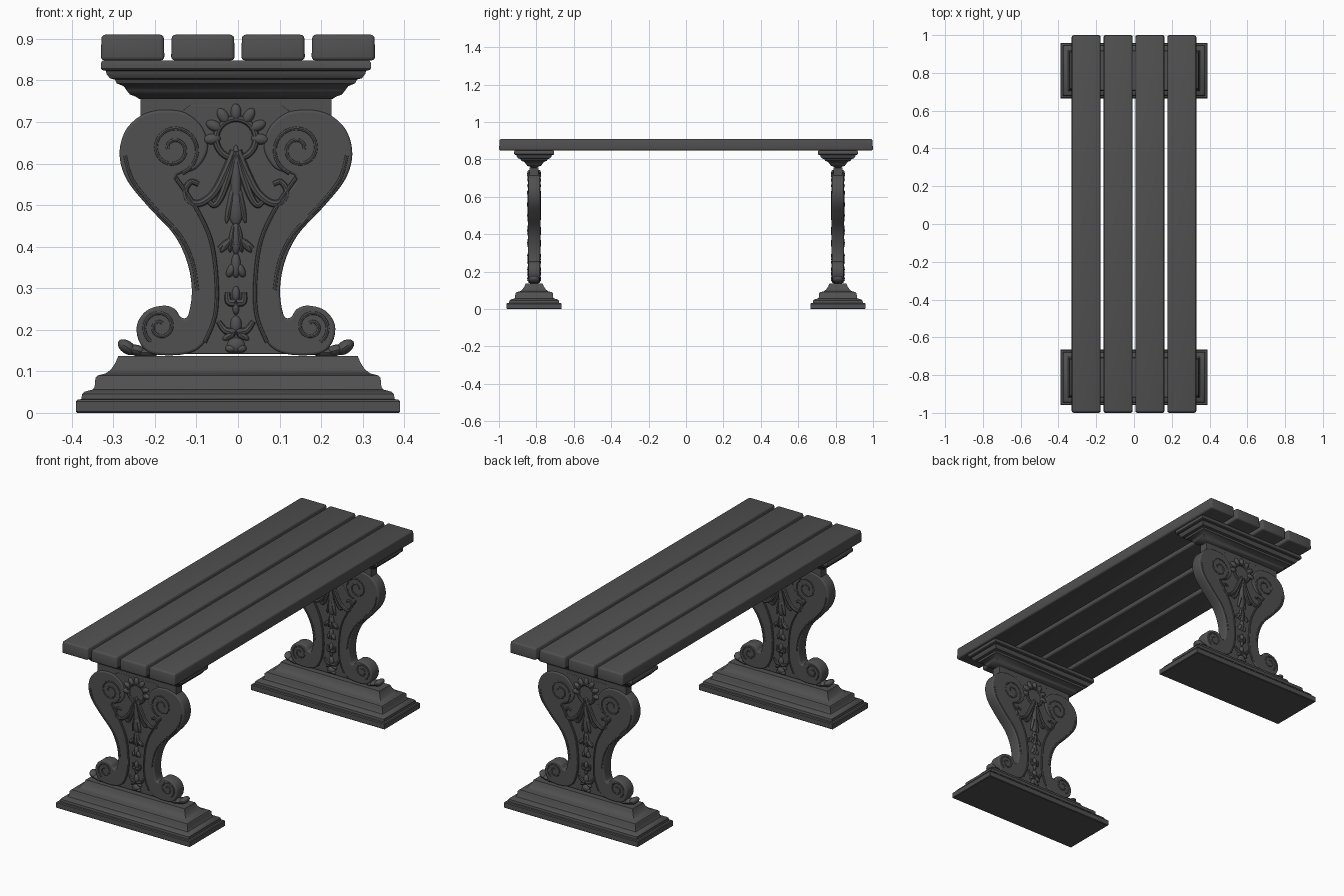
import bpy, bmesh, math
from mathutils import Matrix, Vector

cube = bpy.data.objects.get("Cube")
if cube:
    bpy.data.objects.remove(cube, do_unlink=True)

charcoal = bpy.data.materials.new("charcoal_grey")
charcoal.use_nodes = True
colour = (0.08, 0.08, 0.08, 1)
charcoal.diffuse_color = colour
charcoal.node_tree.nodes["Principled BSDF"].inputs["Base Color"].default_value = colour

SUPPORT_Y = 0.812
SHIFT = -0.005
UPRIGHT = Matrix.Rotation(math.pi / 2, 4, 'X')


def add_object(name, mesh, location=(0, 0, 0)):
    if not mesh.materials:
        mesh.materials.append(charcoal)
    obj = bpy.data.objects.new(name, mesh)
    obj.location = location
    bpy.context.collection.objects.link(obj)
    return obj


def add_pair(name, mesh, x=SHIFT):
    """Place the same part on the front and back supports."""
    for end, y in (("front", -SUPPORT_Y), ("back", SUPPORT_Y)):
        add_object(f"{end}_{name}", mesh, (x, y, 0))


def finish(bm, name):
    bmesh.ops.recalc_face_normals(bm, faces=bm.faces)
    mesh = bpy.data.meshes.new(name)
    bm.to_mesh(mesh)
    bm.free()
    return mesh


def smooth(points, closed=False, steps=5):
    """Catmull-Rom curve through the points."""
    pts = [Vector(p) for p in points]
    n = len(pts)
    pick = (lambda i: pts[i % n]) if closed else (lambda i: pts[max(0, min(n - 1, i))])
    out = []
    for i in range(n if closed else n - 1):
        a, b, c, d = (pick(i + k) for k in (-1, 0, 1, 2))
        for s in range(steps):
            t = s / steps
            out.append(0.5 * (2 * b + (c - a) * t + (2 * a - 5 * b + 4 * c - d) * t ** 2
                              + (3 * b - a - 3 * c + d) * t ** 3))
    if not closed:
        out.append(pts[-1])
    return out


def flip(points):
    return [(-p[0], *p[1:]) for p in points]


def curve_mesh(name, splines, closed, setup):
    """splines holds lists of (x, z, y, radius); the result is an upright mesh."""
    data = bpy.data.curves.new(name, 'CURVE')
    for key, value in setup.items():
        setattr(data, key, value)
    for points in splines:
        spline = data.splines.new('POLY')
        spline.points.add(len(points) - 1)
        spline.use_cyclic_u = closed
        for point, (x, z, y, r) in zip(spline.points, points):
            point.co = (x, z, -y, 1)
            point.radius = r
    temp = bpy.data.objects.new(name, data)
    bpy.context.collection.objects.link(temp)
    bpy.context.view_layer.update()
    graph = bpy.context.evaluated_depsgraph_get()
    mesh = bpy.data.meshes.new_from_object(temp.evaluated_get(graph))
    bpy.data.objects.remove(temp, do_unlink=True)
    mesh.transform(UPRIGHT)
    return mesh


def slab(name, outlines, half_depth, bevel):
    """Bevelled plate cut to one or more closed outlines."""
    splines = [[(p[0], p[1], 0, 1) for p in o] for o in outlines]
    return curve_mesh(name, splines, True, dict(
        dimensions='2D', fill_mode='BOTH', extrude=half_depth - bevel,
        bevel_depth=bevel, offset=-bevel, bevel_resolution=2))


def beads(name, paths, y, radius, taper=0.0):
    """Rounded strips on both faces, mirrored left and right."""
    splines = []
    for path in paths:
        n = len(path) - 1
        for side in (path, flip(path)):
            for depth in (-y, y):
                splines.append([(p[0], p[1], depth, 1 - taper * i / n) for i, p in enumerate(side)])
    return curve_mesh(name, splines, False, dict(
        dimensions='3D', bevel_depth=radius, bevel_resolution=2, use_fill_caps=True))


def spiral(centre, outer, inner, start, turns, steps=40):
    out = []
    for i in range(steps + 1):
        t = i / steps
        a = math.radians(start) + t * turns * math.tau
        r = outer + (inner - outer) * t
        out.append((centre[0] + r * math.cos(a), centre[1] + r * math.sin(a)))
    return out


def tiers(name, half_x, half_y, profile):
    """Stacked rectangles; profile holds (inset, height) pairs."""
    bm = bmesh.new()
    rings = []
    for inset, z in profile:
        x, y = half_x - inset, half_y - inset
        rings.append([bm.verts.new(c) for c in ((-x, -y, z), (x, -y, z), (x, y, z), (-x, y, z))])
    for low, high in zip(rings, rings[1:]):
        for i in range(4):
            j = (i + 1) % 4
            bm.faces.new((low[i], low[j], high[j], high[i]))
    bm.faces.new(rings[0])
    bm.faces.new(rings[-1])
    return finish(bm, name)


def buds(name, items, y, depth):
    """Carved ellipsoids (x, z, half width, half length, tilt) on both faces."""
    bm = bmesh.new()
    for x, z, wide, tall, tilt in items:
        for side in ((1, -1) if x else (1,)):
            for face in ((1, -1) if y else (1,)):
                place = (Matrix.Translation((x * side, y * face, z))
                         @ Matrix.Rotation(math.radians(tilt * side), 4, 'Y')
                         @ Matrix.Diagonal((wide, depth, tall, 1)))
                bmesh.ops.create_uvsphere(bm, u_segments=14, v_segments=10, radius=1, matrix=place)
    return finish(bm, name)


# Seat planks
for i in range(4):
    bm = bmesh.new()
    bmesh.ops.create_cube(bm, size=1, matrix=Matrix.Diagonal((0.153, 2, 0.062, 1)))
    for v in bm.verts:
        if v.co.z > 0:
            v.co.x *= 0.98
            v.co.y -= math.copysign(0.004, v.co.y)
    bmesh.ops.bevel(bm, geom=bm.edges[:], offset=0.009, segments=3, profile=0.5, affect='EDGES')
    add_object(f"seat_plank_{i + 1}", finish(bm, "seat_plank"), ((i - 1.5) * 0.169, 0, 0.879))

# Moulded feet
foot = [(0.003, 0), (0, 0.003), (0, 0.028), (0.004, 0.032), (0.013, 0.033), (0.015, 0.045),
        (0.021, 0.051), (0.04, 0.056), (0.045, 0.062), (0.047, 0.084), (0.052, 0.09),
        (0.072, 0.095), (0.084, 0.104), (0.095, 0.12), (0.102, 0.137)]
add_pair("foot", tiers("foot", 0.39, 0.147, foot), 0)

# Moulded caps under the seat
cap = [(0.093, 0.755), (0.084, 0.761), (0.07, 0.766), (0.062, 0.776), (0.055, 0.786),
       (0.038, 0.793), (0.034, 0.802), (0.022, 0.805), (0.014, 0.815), (0.012, 0.823),
       (0.003, 0.825), (0, 0.829), (0, 0.842), (0.004, 0.848)]
add_pair("cap", tiers("cap", 0.325, 0.107, cap))
add_pair("neck", tiers("neck", 0.23, 0.024, [(0, 0.69), (0, 0.757)]))

# Raised side scrolls: outer edge downward, then inner edge upward
outer = [(.16, .729), (.2, .726), (.237, .71), (.268, .675), (.28, .62), (.262, .56),
         (.21, .495), (.15, .43), (.118, .365), (.106, .295), (.115, .235), (.132, .23),
         (.147, .25), (.175, .258), (.215, .246), (.238, .212), (.232, .17), (.2, .142)]
inner = [(.12, .142), (.075, .17), (.05, .235), (.047, .32), (.061, .417), (.1, .5),
         (.145, .566), (.095, .588), (.068, .634), (.08, .685), (.118, .72)]
side = smooth(outer + inner, closed=True)
add_pair("side_scrolls", slab("side_scrolls", [side, flip(side)], 0.031, 0.006))

# Recessed centre panel, tucked under the scrolls
edge = [(p[0] + 0.02, p[1]) for p in smooth(inner)]
panel = edge + [(0.11, 0.74)] + flip([(0.11, 0.74)] + edge[::-1])
add_pair("centre_panel", slab("centre_panel", [panel], 0.025, 0.002))

# Scroll beading: volute curls and edge lines
edge_line = [(p[0] - 0.013, p[1]) for p in smooth(outer[4:10])]
curls = [spiral((.15, .635), .062, .014, 250, -1.7),
         spiral((.182, .207), .042, .01, 300, 1.5),
         edge_line, smooth(inner[1:7])]
add_pair("scroll_beading", beads("scroll_beading", curls, 0.029, 0.005))

# Curling leaves and crest ring
leaves = [smooth([(.004, .63), (.025, .58), (.052, .53), (.085, .505), (.113, .51),
                  (.122, .535), (.108, .556), (.09, .55)]),
          smooth([(.004, .62), (.018, .57), (.036, .52), (.052, .5), (.066, .51)]),
          smooth([(.004, .405), (.02, .41), (.04, .395)]),
          smooth([(.002, .265), (.018, .268), (.02, .29)]),
          smooth([(.002, .195), (.025, .198), (.042, .22)])]
add_pair("curling_leaves", beads("curling_leaves", leaves, 0.026, 0.011, 0.45))
ring = spiral((0, .66), .048, .048, -90, 0.5)
add_pair("crest_ring", beads("crest_ring", [ring], 0.026, 0.008))

# Carved buds down the centre line and petals round the crest
petals = [(.058 * math.sin(math.radians(a)), .665 + .058 * math.cos(math.radians(a)), .013, .021, a)
          for a in (0, 32, 64, 96)]
drops = [(0, .56, .013, .085, 0), (0, .5, .02, .05, 0), (.014, .5, .008, .045, -12),
         (0, .42, .012, .04, 0), (.01, .42, .007, .035, -8), (.022, .405, .008, .024, -40),
         (0, .355, .012, .03, 0), (.012, .343, .01, .018, -25),
         (0, .285, .01, .02, 0), (0, .25, .008, .014, 0), (0, .212, .014, .022, 0),
         (.016, .185, .008, .018, -60), (0, .163, .022, .018, 0), (.012, .155, .014, .01, 0)]
add_pair("crest_petals", buds("crest_petals", petals, 0.026, 0.011))
add_pair("centre_drops", buds("centre_drops", drops, 0.025, 0.012))

# Leaf tips at the outer ends of the foot
tips = [(.262, .158, .016, .025, 55), (.238, .15, .014, .024, 75), (.215, .145, .012, .03, 90)]
add_pair("foot_leaf_tips", buds("foot_leaf_tips", tips, 0, 0.03))

# Smooth shading with sharp creases
for obj in bpy.context.scene.objects:
    obj.select_set(obj.type == 'MESH')
    if obj.type == 'MESH':
        bpy.context.view_layer.objects.active = obj
bpy.ops.object.shade_smooth_by_angle(angle=math.radians(35))
